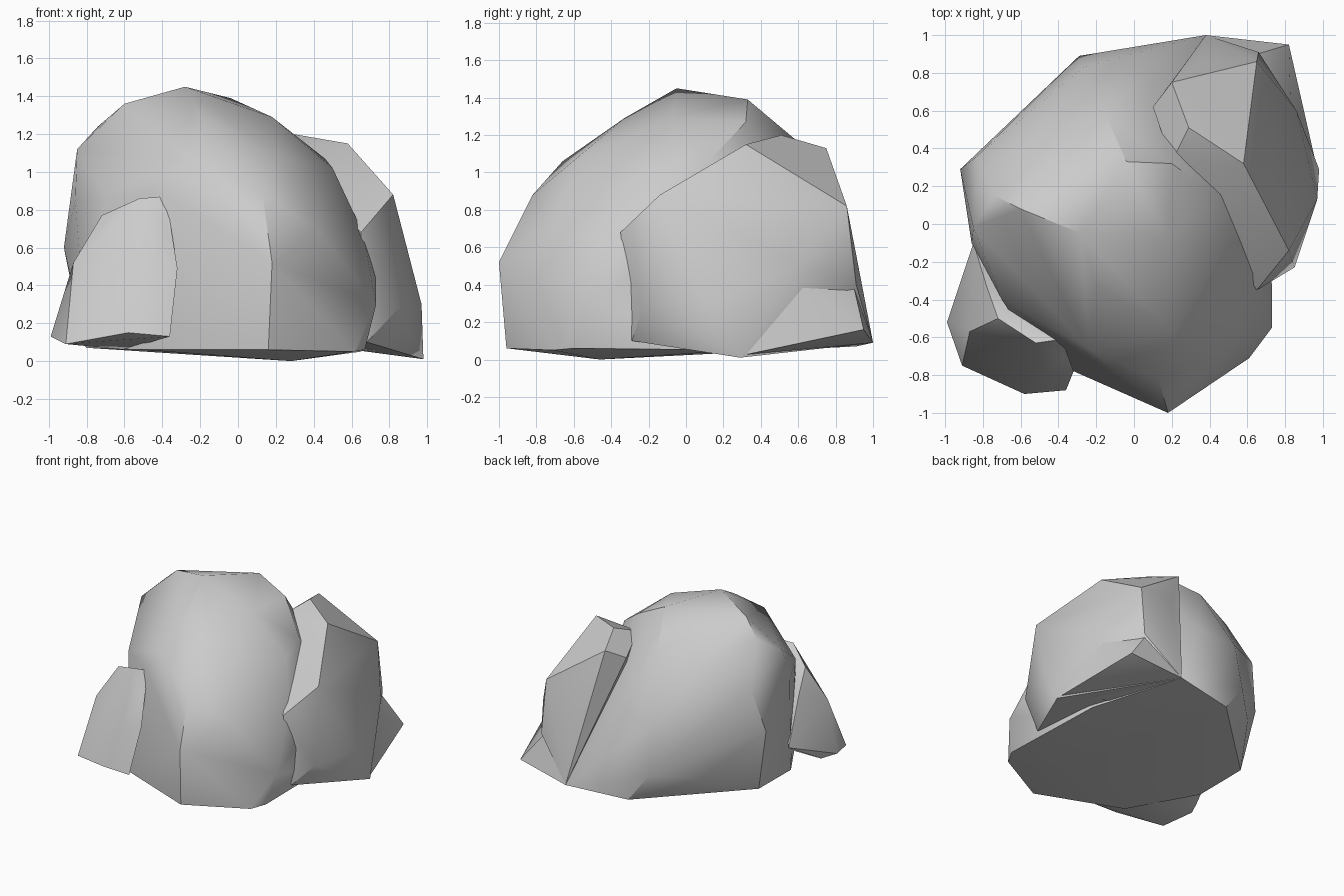
import bpy, bmesh, math


def rock(name, corners):
    """Faceted boulder: convex skin around a few corner points."""
    bm = bmesh.new()
    for c in corners:
        bm.verts.new(c)
    bmesh.ops.convex_hull(bm, input=bm.verts)
    loose = [v for v in bm.verts if not v.link_faces]
    bmesh.ops.delete(bm, geom=loose, context='VERTS')
    bmesh.ops.dissolve_limit(bm, angle_limit=math.radians(3),
                             verts=bm.verts, edges=bm.edges)
    bmesh.ops.recalc_face_normals(bm, faces=bm.faces)
    me = bpy.data.meshes.new(name)
    bm.to_mesh(me)
    bm.free()
    ob = bpy.data.objects.new(name, me)
    bpy.context.collection.objects.link(ob)
    bpy.ops.object.select_all(action='DESELECT')
    ob.select_set(True)
    bpy.context.view_layer.objects.active = ob
    bpy.ops.object.shade_smooth_by_angle(angle=math.radians(35))
    return ob


# large domed boulder
rock("main_boulder", [
    # crown
    (-.28, -.05, 1.45), (-.04, .33, 1.39), (-.6, .08, 1.36), (-.2, -.33, 1.29),
    (.18, -.07, 1.29), (.2, .32, 1.27), (-.74, .15, 1.24), (-.85, -.02, 1.12),
    (-.15, .58, 1.18), (-.5, .45, 1.12),
    # front and right shoulder
    (-.24, -.66, 1.06), (.2, -.58, 1.08), (.13, -.82, .88), (.42, -.71, .69),
    (-.7, -.4, .87), (-.4, -.62, .89), (.46, .13, 1.07), (.5, -.1, 1.02),
    (.66, -.3, .68), (.73, -.32, .43), (.73, -.55, .3), (.18, -1, .52),
    # left and back flank
    (-.92, .29, .6), (-.83, .36, .95), (-.27, .83, .68), (.05, .8, .72),
    (-.86, -.1, .85), (-.57, .62, .25), (-.29, .89, .3),
    # underside
    (.28, -.46, 0), (.67, -.6, .06), (.61, -.71, .05), (.16, -.96, .06),
    (-.82, .24, .09), (-.8, -.2, .07), (-.12, .91, .07), (.38, 1, .09),
    (.65, .3, .05), (-.5, -.7, .06),
])

# tall slab leaning on the right and back
rock("side_boulder", [
    (.29, .51, 1.2), (.2, .33, 1.13), (.1, .62, 1.05), (.2, .75, 1.13), (.58, .32, 1.15),
    (.82, -.14, .88), (.65, -.35, .68), (.9, .01, .53), (.97, .13, .3),
    (.98, .29, .01), (.85, -.23, .28), (.68, -.29, .1),
    (.65, .86, .82), (.66, .91, .4), (.86, .6, .5), (.36, .86, .8), (.38, 1, .09),
])

# pointed toe spreading out below the slab
rock("side_toe", [
    (.82, .95, .16), (.38, 1, .09), (.62, .89, .42), (.83, .6, .4),
    (.97, .29, .02), (.4, .5, .1), (.4, .7, .3),
])

# small wedge at the front left
rock("front_boulder", [
    (-.78, -.33, .62), (-.72, -.5, .77), (-.52, -.63, .86), (-.38, -.61, .87),
    (-.37, -.7, .69), (-.32, -.78, .49), (-.36, -.88, .13), (-.52, -.7, .69),
    (-.46, -.8, .49), (-.58, -.9, .15), (-.91, -.75, .09), (-.99, -.52, .13),
    (-.87, -.57, .52), (-.93, -.4, .12), (-.85, -.1, .3), (-.6, -.5, .06),
])
